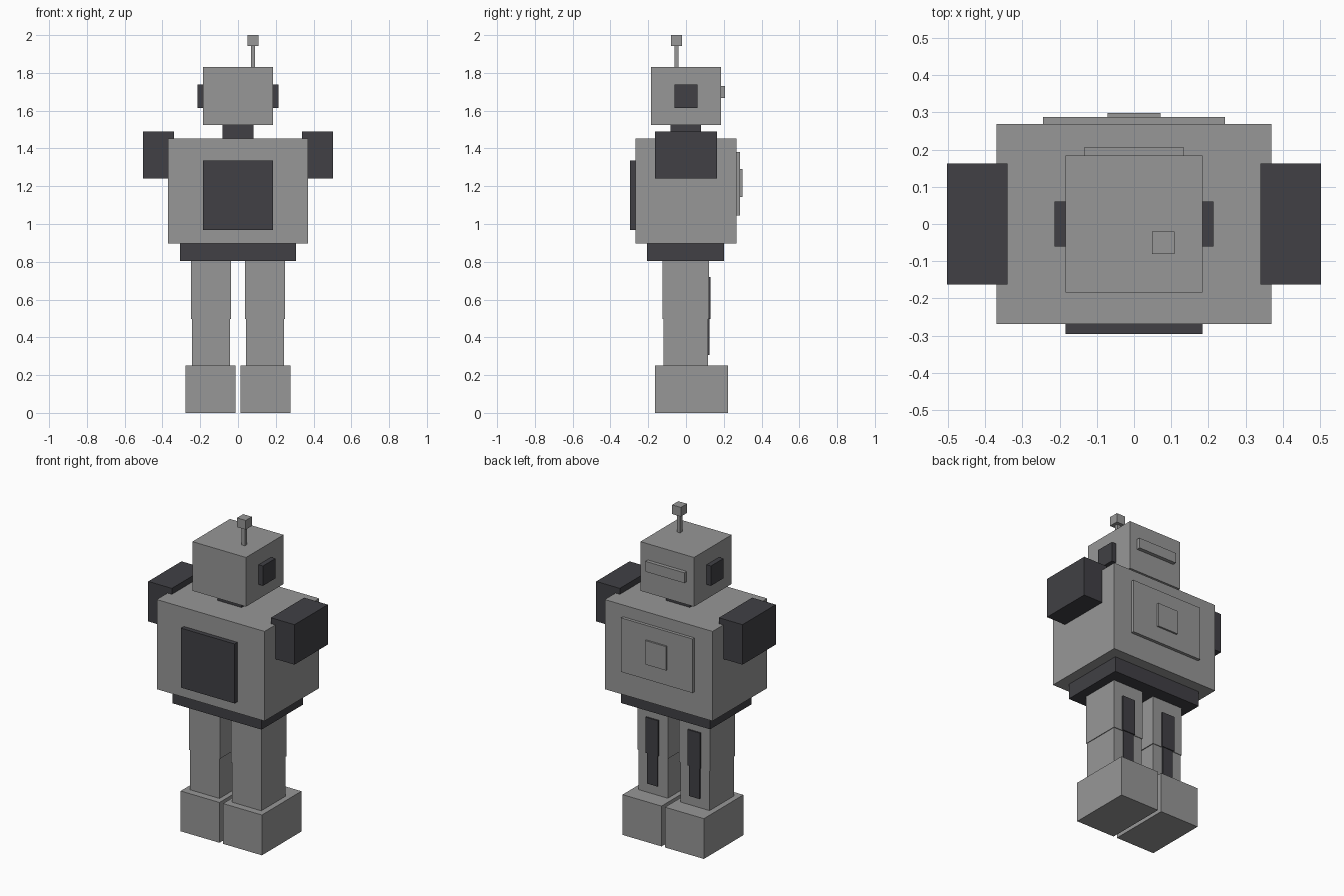
import bpy
import bmesh

if "Cube" in bpy.data.objects:
    bpy.data.objects.remove(bpy.data.objects["Cube"])


def material(name, colour):
    m = bpy.data.materials.new(name)
    m.diffuse_color = (*colour, 1)
    m.use_nodes = True
    m.node_tree.nodes["Principled BSDF"].inputs["Base Color"].default_value = m.diffuse_color
    return m


GREY = material("light grey", (0.31, 0.31, 0.31))
DARK = material("charcoal", (0.052, 0.051, 0.059))


def box(name, mat, x, y, z):
    """Box spanning the (min, max) ranges x, y, z."""
    bm = bmesh.new()
    bmesh.ops.create_cube(bm, size=1)
    for v in bm.verts:
        for i, (lo, hi) in enumerate((x, y, z)):
            v.co[i] = hi if v.co[i] > 0 else lo
    mesh = bpy.data.meshes.new(name)
    bm.to_mesh(mesh)
    bm.free()
    mesh.materials.append(mat)
    ob = bpy.data.objects.new(name, mesh)
    bpy.context.collection.objects.link(ob)
    return ob


def pair(name, mat, x, y, z):
    """A right-hand box and its mirror image on the left."""
    box("right_" + name, mat, x, y, z)
    box("left_" + name, mat, (-x[1], -x[0]), y, z)


# Head, back plate and antenna
box("head", GREY, (-0.184, 0.184), (-0.184, 0.184), (1.525, 1.83))
box("head_back_plate", GREY, (-0.133, 0.133), (0.18, 0.207), (1.666, 1.73))
box("antenna_stem", GREY, (0.068, 0.09), (-0.061, -0.039), (1.82, 1.95))
box("antenna_tip", GREY, (0.049, 0.109), (-0.08, -0.02), (1.943, 2.0))
pair("ear", DARK, (0.18, 0.214), (-0.061, 0.061), (1.615, 1.738))
box("neck", DARK, (-0.082, 0.082), (-0.082, 0.08), (1.44, 1.53))

# Torso with chest and back panels
box("torso", GREY, (-0.37, 0.37), (-0.268, 0.268), (0.897, 1.453))
box("chest_panel", DARK, (-0.184, 0.184), (-0.296, -0.26), (0.967, 1.336))
box("back_panel", GREY, (-0.245, 0.245), (0.26, 0.287), (1.045, 1.38))
box("back_button", GREY, (-0.071, 0.071), (0.28, 0.298), (1.142, 1.29))
box("pelvis", DARK, (-0.306, 0.306), (-0.206, 0.201), (0.803, 0.9))

# Short arms
pair("arm", DARK, (0.34, 0.502), (-0.163, 0.163), (1.242, 1.49))

# Legs with calf stripes, and feet
pair("upper_leg", GREY, (0.038, 0.248), (-0.124, 0.121), (0.498, 0.81))
pair("lower_leg", GREY, (0.043, 0.244), (-0.12, 0.117), (0.24, 0.5))
pair("upper_leg_stripe", DARK, (0.101, 0.188), (0.115, 0.13), (0.498, 0.72))
pair("lower_leg_stripe", DARK, (0.109, 0.18), (0.112, 0.124), (0.307, 0.5))
pair("foot", GREY, (0.012, 0.279), (-0.164, 0.223), (0.0, 0.25))
